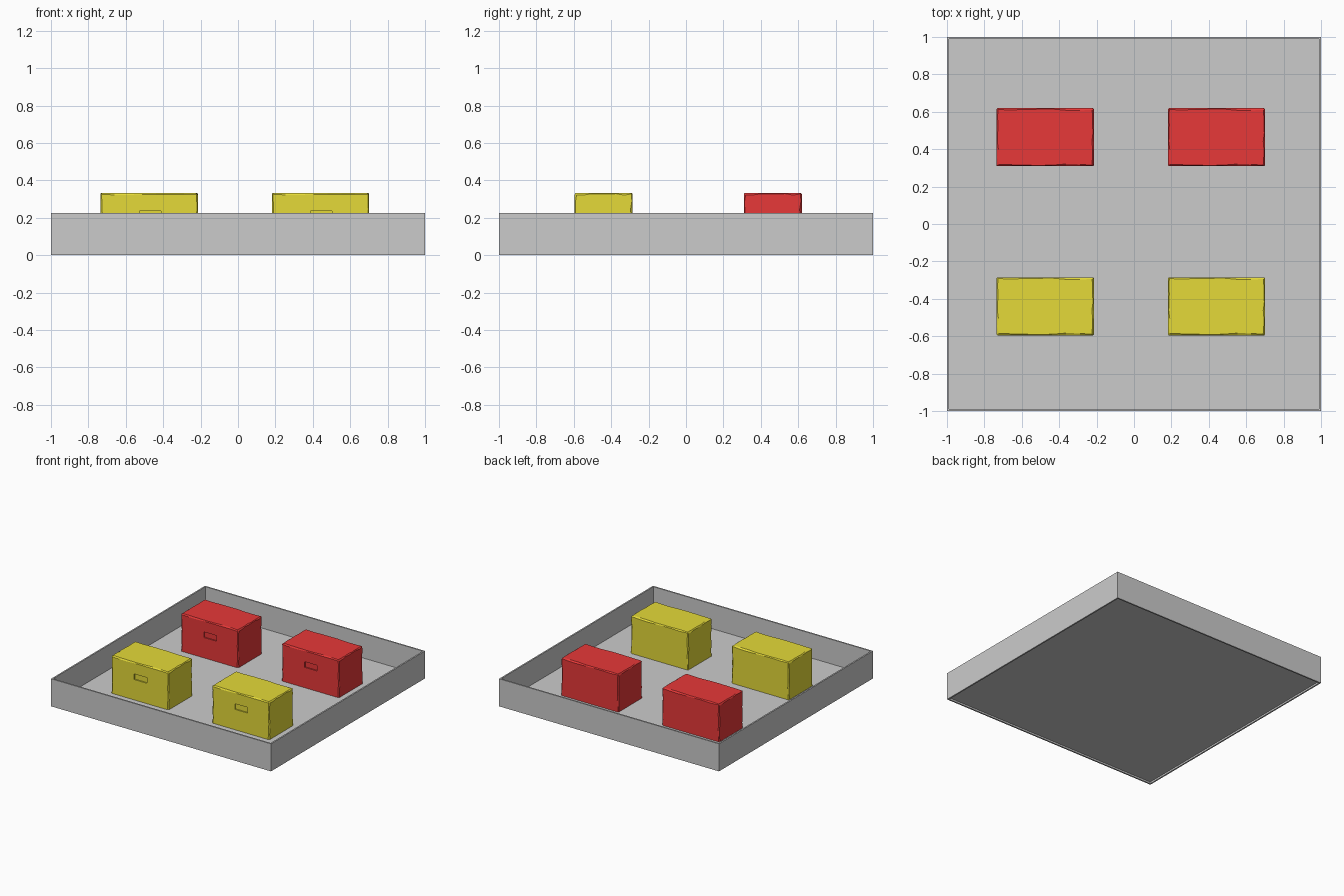
import bpy, bmesh, random
from mathutils import Vector

if "Cube" in bpy.data.objects:
    bpy.data.objects.remove(bpy.data.objects["Cube"])

random.seed(4)


def make_object(name, bm, material=None):
    bmesh.ops.recalc_face_normals(bm, faces=bm.faces)
    mesh = bpy.data.meshes.new(name)
    bm.to_mesh(mesh)
    bm.free()
    if material:
        mesh.materials.append(material)
    obj = bpy.data.objects.new(name, mesh)
    bpy.context.collection.objects.link(obj)
    return obj


def box(size, centre):
    bm = bmesh.new()
    bmesh.ops.create_cube(bm, size=1)
    for v in bm.verts:
        v.co = Vector(a * s + c for a, s, c in zip(v.co, size, centre))
    return bm


def colour(name, rgb):
    mat = bpy.data.materials.new(name)
    mat.diffuse_color = (*rgb, 1)
    mat.use_nodes = True
    mat.node_tree.nodes["Principled BSDF"].inputs["Base Color"].default_value = mat.diffuse_color
    return mat


# Tray: square rings following the wall section, capped by floor and underside
section = [(0.988, 0.014), (0.988, 0), (1, 0), (1, 0.226), (0.988, 0.226), (0.988, 0.024)]
bm = bmesh.new()
rings = [[bm.verts.new((sx * r, sy * r, z)) for sx, sy in ((-1, -1), (1, -1), (1, 1), (-1, 1))]
         for r, z in section]
for a, b in zip(rings, rings[1:]):
    for i in range(4):
        j = (i + 1) % 4
        bm.faces.new((a[i], a[j], b[j], b[i]))
bm.faces.new(rings[0])
bm.faces.new(rings[-1])
make_object("tray", bm)

# Crate body: box with slightly uneven worn chamfers on all but the bottom edges
W, D, H = 0.52, 0.31, 0.309
half = Vector((W / 2, D / 2, H / 2))
bm = box((W, D, H), (0, 0, 0))
bmesh.ops.subdivide_edges(bm, edges=bm.edges[:], cuts=6, use_grid_fill=True)
hard = [e for e in bm.edges if e.calc_face_angle(0) > 1
        and max(v.co.z for v in e.verts) > -half.z + 0.001]
bmesh.ops.bevel(bm, geom=hard, offset=0.004, segments=1, affect='EDGES')
for v in bm.verts:
    for k in range(3):
        gap = half[k] - abs(v.co[k])
        if 0.001 < gap < 0.008 and (k < 2 or v.co.z > 0):
            v.co[k] -= random.uniform(0, 0.008) * (1 if v.co[k] > 0 else -1)
crate = make_object("crate_source", bm)

# Handle slot recessed into the front
cutter = make_object("slot_cutter", box((0.115, 0.02, 0.046), (0.005, -half.y, 0.036)))
cutter.hide_render = True
cut = crate.modifiers.new("slot", 'BOOLEAN')
cut.object = cutter
cut.operation = 'DIFFERENCE'
cut.solver = 'EXACT'
bpy.context.view_layer.update()
crate_mesh = bpy.data.meshes.new_from_object(
    crate.evaluated_get(bpy.context.evaluated_depsgraph_get()))
bpy.data.objects.remove(crate)
bpy.data.objects.remove(cutter)

# Two yellow crates in front, two red ones behind
rows = [("yellow", -0.44, colour("yellow", (0.78, 0.70, 0.04))),
        ("red", 0.464, colour("red", (0.8, 0.04, 0.04)))]
for label, y, mat in rows:
    mesh = crate_mesh.copy()
    mesh.materials.clear()
    mesh.materials.append(mat)
    for side, x in (("left", -0.475), ("right", 0.441)):
        obj = bpy.data.objects.new(f"{label}_crate_{side}", mesh)
        obj.location = (x, y, 0.024 + half.z)
        bpy.context.collection.objects.link(obj)
